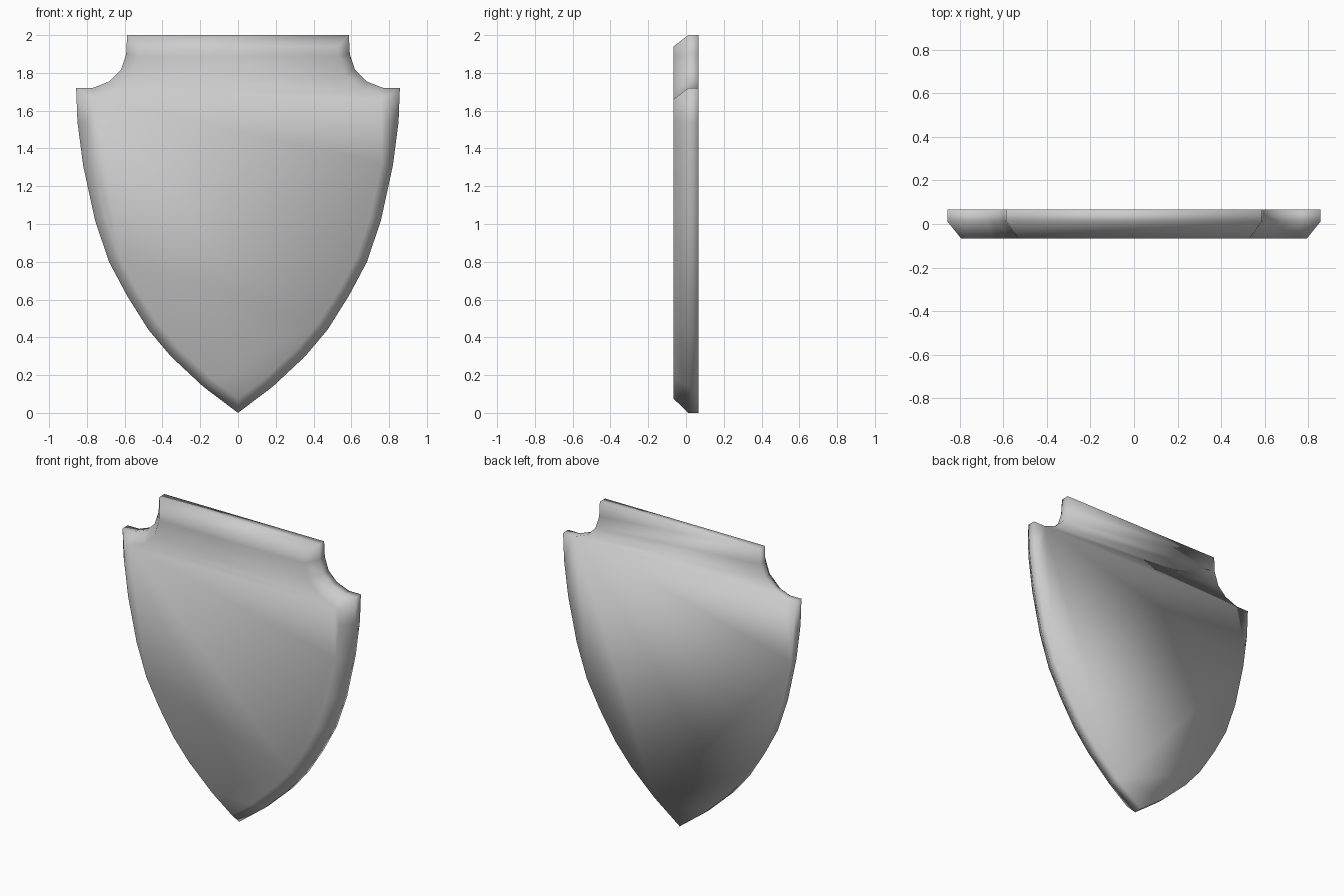
import bpy, bmesh

if "Cube" in bpy.data.objects:
    bpy.data.objects.remove(bpy.data.objects["Cube"])

# Right half of the shield outline (x, z), from top corner down to the tip
half = [(0.587, 2.0), (0.592, 1.90), (0.62, 1.815), (0.68, 1.755), (0.77, 1.72),
        (0.857, 1.72), (0.85, 1.54), (0.82, 1.31), (0.757, 1.02), (0.683, 0.80),
        (0.587, 0.62), (0.474, 0.44), (0.356, 0.30), (0.185, 0.14), (0.0, 0.0)]
outline = half + [(-x, z) for x, z in reversed(half[:-1])]

BACK, RIM, FRONT, BEVEL = 0.066, 0.012, -0.066, 0.06

# Back plate
bm = bmesh.new()
back = bm.faces.new([bm.verts.new((x, BACK, z)) for x, z in outline])

# Straight side wall up to the rim
res = bmesh.ops.extrude_face_region(bm, geom=[back], use_keep_orig=True)
front = next(g for g in res["geom"] if isinstance(g, bmesh.types.BMFace))
for v in front.verts:
    v.co.y = RIM
bmesh.ops.recalc_face_normals(bm, faces=bm.faces[:])

# Sloping bevel around the front face
bmesh.ops.inset_region(bm, faces=[front], thickness=BEVEL, use_even_offset=True)
for v in front.verts:
    v.co.y = FRONT
bmesh.ops.recalc_face_normals(bm, faces=bm.faces[:])
for f in bm.faces:
    f.smooth = True

mesh = bpy.data.meshes.new("shield")
bm.to_mesh(mesh)
bm.free()
shield = bpy.data.objects.new("shield", mesh)
bpy.context.collection.objects.link(shield)
